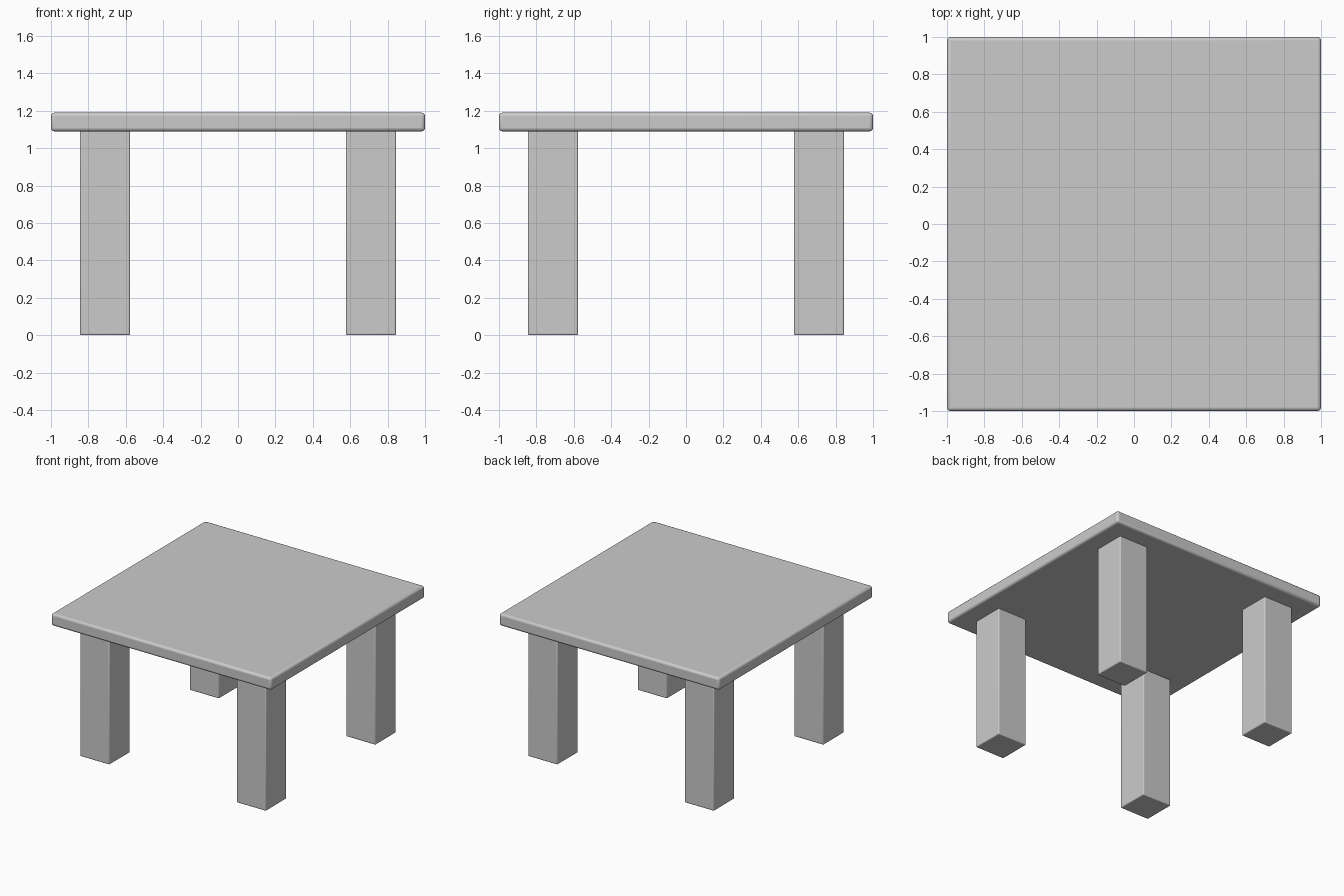
import bpy

if "Cube" in bpy.data.objects:
    bpy.data.objects.remove(bpy.data.objects["Cube"])


def rounded_box(name, lo, hi, radius):
    """Box between two corners with softly bevelled edges."""
    centre = [(a + b) / 2 for a, b in zip(lo, hi)]
    bpy.ops.mesh.primitive_cube_add(size=1, location=centre)
    ob = bpy.context.object
    ob.name = name
    ob.scale = [b - a for a, b in zip(lo, hi)]
    bpy.ops.object.transform_apply(location=False, rotation=False, scale=True)
    bevel = ob.modifiers.new("soft_edges", 'BEVEL')
    bevel.width = radius
    bevel.segments = 3
    bpy.ops.object.shade_smooth_by_angle()
    return ob


TOP_Z, UNDER_Z = 1.19, 1.09
LEG_IN, LEG_OUT = 0.577, 0.845

# Table top
rounded_box("table_top", (-1, -1, UNDER_Z), (1, 1, TOP_Z), 0.018)

# Four square legs, set in from the corners
mid, half = (LEG_IN + LEG_OUT) / 2, (LEG_OUT - LEG_IN) / 2
for sy, depth in ((-1, "front"), (1, "back")):
    for sx, side in ((-1, "left"), (1, "right")):
        x, y = sx * mid, sy * mid
        rounded_box(f"{depth}_{side}_leg",
                    (x - half, y - half, 0),
                    (x + half, y + half, UNDER_Z + 0.01), 0.008)
